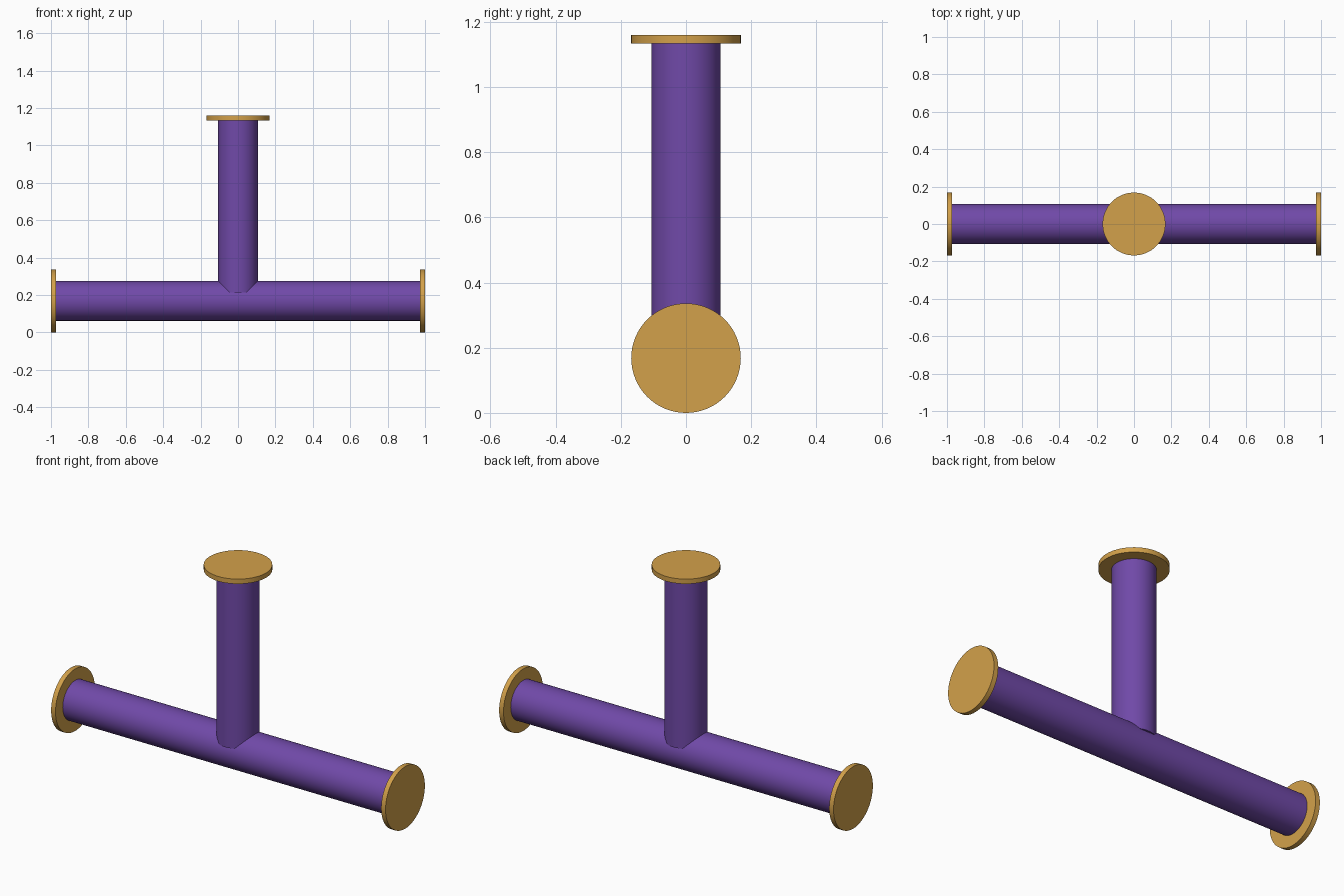
import bpy
import math

if "Cube" in bpy.data.objects:
    bpy.data.objects.remove(bpy.data.objects["Cube"])

R_PIPE, R_FLANGE, T_FLANGE = 0.106, 0.168, 0.026
AXIS_Z, TOP = 0.168, 1.16


def material(name, rgb):
    m = bpy.data.materials.new(name)
    m.diffuse_color = (*rgb, 1.0)
    m.use_nodes = True
    m.node_tree.nodes["Principled BSDF"].inputs["Base Color"].default_value = m.diffuse_color
    return m


purple = material("purple", (0.162, 0.067, 0.392))
gold = material("gold", (0.65, 0.355, 0.069))


def cylinder(name, radius, depth, location, mat, along_x=False):
    rot = (0, math.pi / 2, 0) if along_x else (0, 0, 0)
    bpy.ops.mesh.primitive_cylinder_add(vertices=64, radius=radius, depth=depth,
                                        location=location, rotation=rot)
    ob = bpy.context.object
    ob.name = name
    ob.data.materials.append(mat)
    bpy.ops.object.shade_smooth_by_angle(angle=math.radians(30))
    return ob


# Horizontal main pipe, ending against the flanges
cylinder("main_pipe", R_PIPE, 2 * (1 - T_FLANGE), (0, 0, AXIS_Z), purple, True)

# Upright branch pipe, its lower end sunk into the main pipe
branch_bottom, branch_top = 0.213, TOP - T_FLANGE
cylinder("branch_pipe", R_PIPE, branch_top - branch_bottom,
         (0, 0, (branch_top + branch_bottom) / 2), purple)

# Disc flanges on the three open ends
for side, name in ((-1, "left_flange"), (1, "right_flange")):
    cylinder(name, R_FLANGE, T_FLANGE, (side * (1 - T_FLANGE / 2), 0, AXIS_Z), gold, True)
cylinder("top_flange", R_FLANGE, T_FLANGE, (0, 0, TOP - T_FLANGE / 2), gold)
